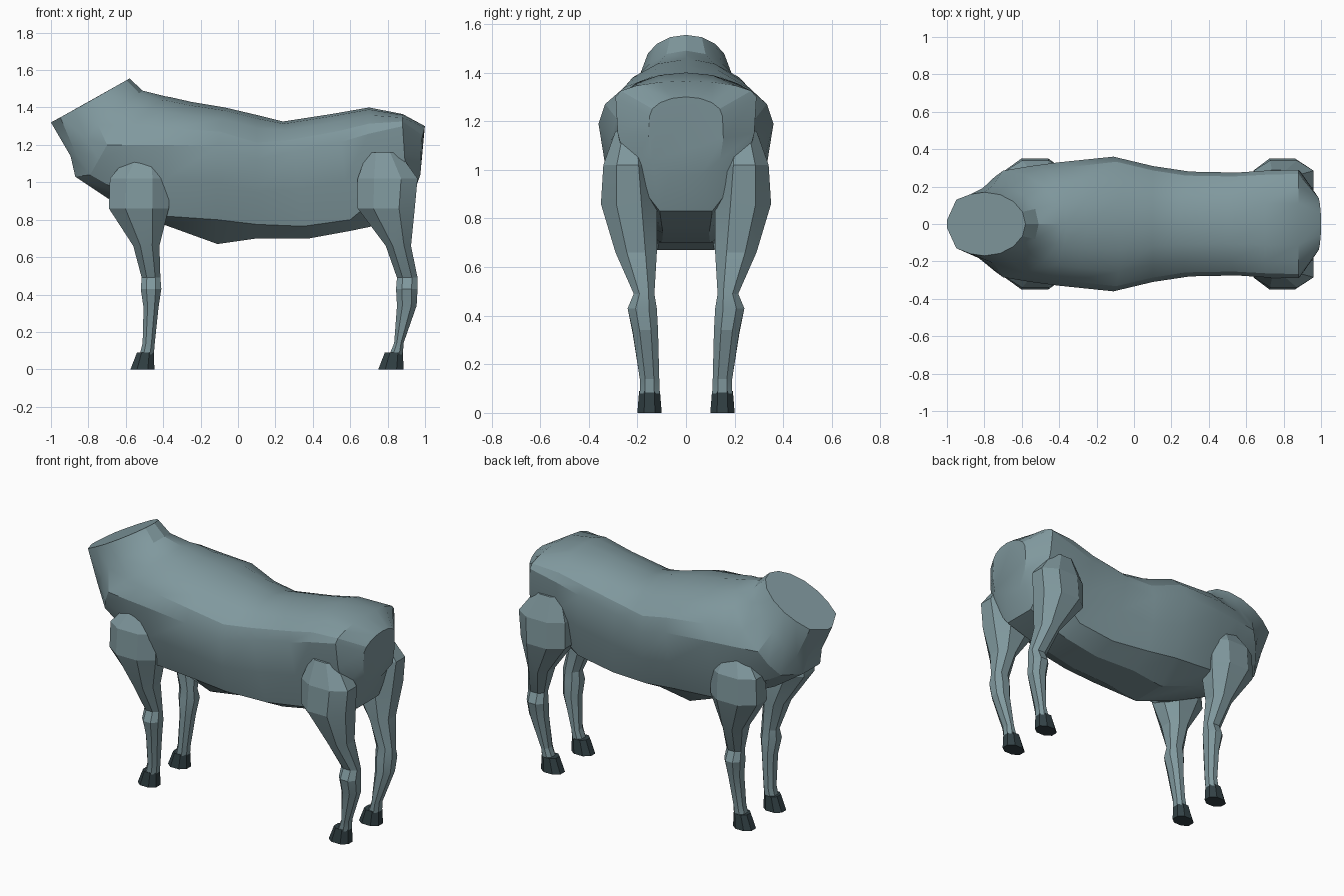
import bpy, bmesh, math

if "Cube" in bpy.data.objects:
    bpy.data.objects.remove(bpy.data.objects["Cube"])


def material(name, rgb):
    m = bpy.data.materials.new(name)
    m.diffuse_color = (*rgb, 1)
    m.use_nodes = True
    m.node_tree.nodes["Principled BSDF"].inputs["Base Color"].default_value = m.diffuse_color
    return m


HIDE = material("grey blue hide", (0.215, 0.315, 0.34))
HOOF = material("dark hoof", (0.032, 0.053, 0.06))


def loft(name, rings, mat, angle):
    """Skin closed rings of equal point count, capped at both ends."""
    bm = bmesh.new()
    loops = [[bm.verts.new(p) for p in r] for r in rings]
    n = len(loops[0])
    for a, b in zip(loops, loops[1:]):
        for i in range(n):
            j = (i + 1) % n
            bm.faces.new((a[i], a[j], b[j], b[i]))
    bm.faces.new(loops[0])
    bm.faces.new(loops[-1][::-1])
    bmesh.ops.recalc_face_normals(bm, faces=bm.faces)
    me = bpy.data.meshes.new(name)
    bm.to_mesh(me)
    bm.free()
    me.materials.append(mat)
    ob = bpy.data.objects.new(name, me)
    bpy.context.collection.objects.link(ob)
    bpy.ops.object.select_all(action='DESELECT')
    ob.select_set(True)
    bpy.context.view_layer.objects.active = ob
    bpy.ops.object.shade_smooth_by_angle(angle=math.radians(angle))
    return ob


# Torso: top (x,z), widest (x,z,half width), lower flank (x,z,half width), keel (x,z)
TORSO = [
    (-.58, 1.555, -.80, 1.43, .17, -.95, 1.347, .13, -1.0, 1.32),
    (-.51, 1.49, -.75, 1.31, .21, -.87, 1.16, .15, -.895, 1.14),
    (-.39, 1.46, -.70, 1.20, .285, -.79, 1.04, .19, -.87, 1.03),
    (-.36, 1.455, -.55, 1.20, .31, -.58, .92, .22, -.69, .91),
    (-.25, 1.43, -.40, 1.20, .33, -.40, .82, .26, -.40, .775),
    (-.07, 1.40, -.11, 1.19, .36, -.11, .80, .26, -.11, .67),
    (.10, 1.36, .10, 1.12, .31, .10, .775, .25, .10, .70),
    (.24, 1.325, .30, 1.165, .28, .35, .765, .22, .38, .70),
    (.50, 1.365, .55, 1.215, .275, .60, .80, .21, .60, .74),
    (.70, 1.40, .70, 1.26, .285, .72, .90, .22, .72, .765),
    (.88, 1.365, .88, 1.30, .29, .90, 1.0, .24, .90, .83),
    (1.0, 1.30, .98, 1.22, .15, .975, 1.04, .14, .95, .98),
]


def torso_ring(s, tip):
    xt, zt, xw, zw, w, xl, zl, wl, xb, zb = s
    half = []
    for deg in (22.5, 45, 67.5, 90):
        c, sn = math.cos(math.radians(deg)), math.sin(math.radians(deg))
        half.append((xw + (xt - xw) * c, w * sn, zw + (zt - zw) * c))
    half.append(((xw + xl) / 2, (w + wl) / 2 * 1.06, (zw + zl) / 2))
    half.append((xl, wl, zl))
    half.append((xb, .02 if tip else .45 * wl, zb))
    return [(xt, 0, zt)] + half + [(x, -y, z) for x, y, z in reversed(half)]


loft("torso", [torso_ring(s, i == 0) for i, s in enumerate(TORSO)], HIDE, 24)

# Legs: z, front and back x for the foreleg, for the hind leg, inner and outer y
LEG_Y = [(.17, .29), (.14, .34), (.12, .35), (.12, .29), (.13, .215),
         (.12, .24), (.115, .22), (.11, .19), (.11, .19)]
FORE = [(1.11, -.61, -.41), (1.02, -.685, -.37), (.86, -.69, -.37), (.66, -.56, -.42),
        (.49, -.515, -.415), (.43, -.52, -.41), (.33, -.505, -.425),
        (.14, -.51, -.445), (.08, -.525, -.45)]
HIND = [(1.16, .69, .86), (1.02, .64, .96), (.86, .64, .945), (.66, .79, .925),
        (.49, .85, .96), (.43, .845, .96), (.34, .85, .955),
        (.14, .835, .885), (.08, .81, .882)]
OCT = [(1, .45), (.45, 1), (-.45, 1), (-1, .45), (-1, -.45), (-.45, -1), (.45, -1), (1, -.45)]


def leg_ring(z, x0, x1, y0, y1, side):
    return [((x0 + x1) / 2 + u * (x1 - x0) / 2,
             side * ((y0 + y1) / 2 + v * (y1 - y0) / 2), z) for u, v in OCT]


for label, rows, toe in (("front", FORE, -.575), ("hind", HIND, .75)):
    heel = rows[-1][2]
    for word, side in (("near", -1), ("far", 1)):
        loft(f"{label}_leg_{word}",
             [leg_ring(*r, *y, side) for r, y in zip(rows, LEG_Y)], HIDE, 15)
        # Hoof flares forward to the ground
        loft(f"{label}_hoof_{word}",
             [leg_ring(.09, toe + .035, heel, .107, .193, side),
              leg_ring(0, toe, heel + .003, .10, .20, side)], HOOF, 15)
